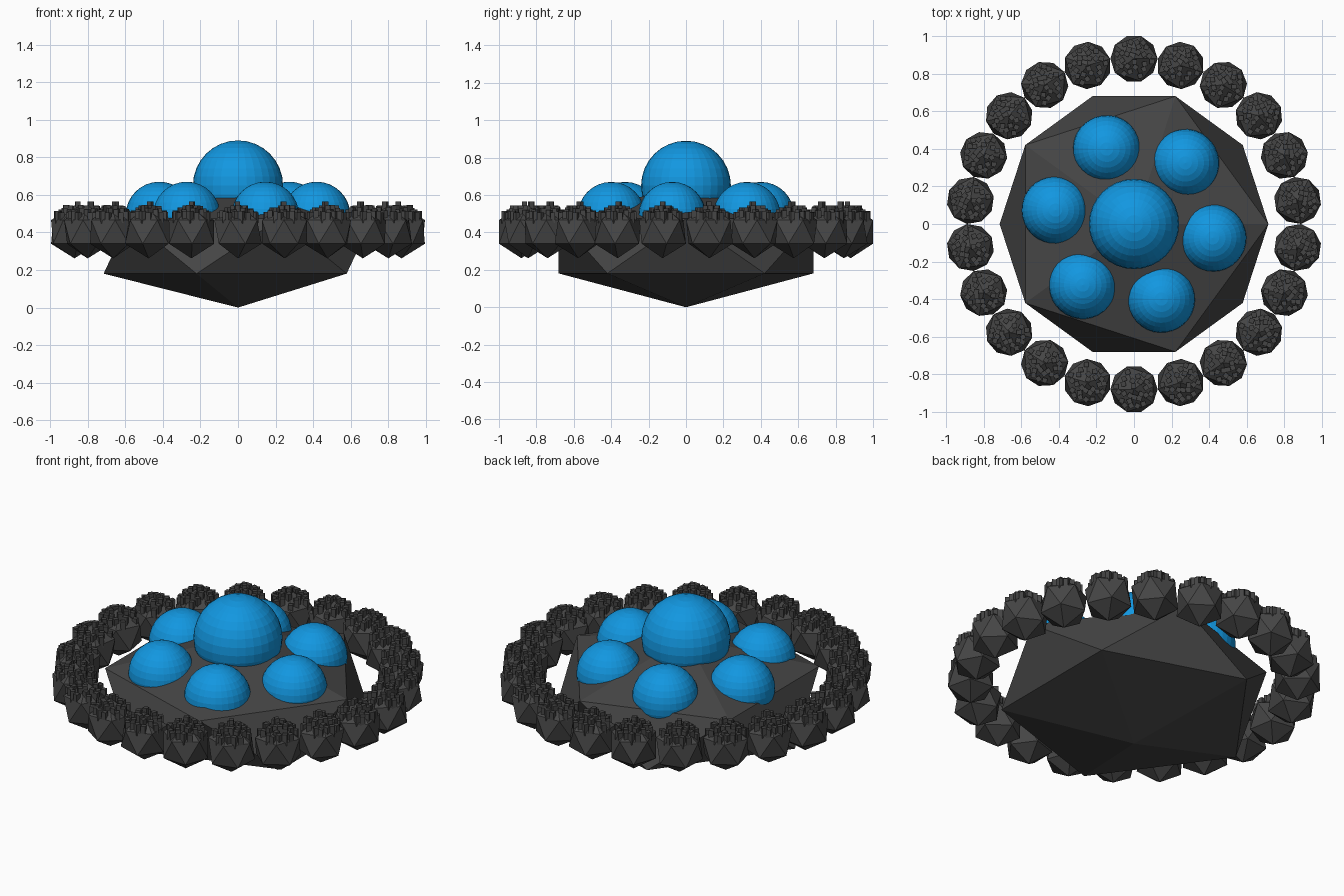
import bpy, bmesh, math, random
from mathutils import Matrix, Vector

if "Cube" in bpy.data.objects:
    bpy.data.objects.remove(bpy.data.objects["Cube"])

random.seed(4)


def material(name, color):
    m = bpy.data.materials.new(name)
    m.diffuse_color = color
    m.use_nodes = True
    m.node_tree.nodes["Principled BSDF"].inputs["Base Color"].default_value = m.diffuse_color
    return m


dark = material("dark_rock", (0.06, 0.06, 0.06, 1))
blue = material("blue_dome", (0.006, 0.31, 0.75, 1))


def finish(name, bm, mat):
    me = bpy.data.meshes.new(name)
    bm.to_mesh(me)
    bm.free()
    me.materials.append(mat)
    return me


def place(name, me, matrix=Matrix()):
    ob = bpy.data.objects.new(name, me)
    bpy.context.collection.objects.link(ob)
    ob.matrix_world = matrix
    return ob


def icosahedron(name, r, z, squash=1.0):
    bm = bmesh.new()
    bmesh.ops.create_icosphere(bm, subdivisions=1, radius=r,
                               matrix=Matrix.Translation((0, 0, z)) @ Matrix.Diagonal((1, 1, squash, 1)))
    return finish(name, bm, dark)


def dome_mesh(name, r):
    bm = bmesh.new()
    bmesh.ops.create_uvsphere(bm, u_segments=32, v_segments=16, radius=r)
    return finish(name, bm, blue)


# Flattened central rock
place("central_rock", icosahedron("central_rock", 0.80, 0.327, 0.327 / 0.80))

# Blue domes: one large, six around it
place("main_dome", dome_mesh("main_dome", 0.24), Matrix.Translation((0, 0, 0.65)))
small = dome_mesh("small_dome", 0.18)
for i in range(6):
    a = math.radians(-10 + 60 * i)
    place(f"small_dome_{i + 1}", small,
          Matrix.Translation((0.425 * math.cos(a), 0.425 * math.sin(a), 0.49))
          @ Matrix.Rotation(a, 4, 'Z'))

# Outer pod, faceted like the core
POD_R, POD_Z, COUNT, RING = 0.141, 0.403, 22, 0.88
pod = icosahedron("ring_pod", POD_R, POD_Z)

# Cluster of little block towers scattered over the pod's cap
bm = bmesh.new()
spots = []
while len(spots) < 26:
    p = Vector((random.uniform(-0.1, 0.1), random.uniform(-0.1, 0.1)))
    if p.length < 0.1 and all((p - q).length > 0.024 for q in spots):
        spots.append(p)
for p in spots:
    surface = POD_Z + POD_R - 0.7 * p.length
    bmesh.ops.create_cube(bm, size=1, matrix=Matrix.Translation((p.x, p.y, surface))
                          @ Matrix.Rotation(random.uniform(0, math.pi), 4, 'Z')
                          @ Matrix.Diagonal((0.026, 0.026, random.uniform(0.05, 0.066), 1)))
towers = finish("pod_towers", bm, dark)

# Ring of pods
for i in range(COUNT):
    m = Matrix.Rotation(2 * math.pi * i / COUNT, 4, 'Z') @ Matrix.Translation((0, RING, 0))
    place(f"ring_pod_{i + 1}", pod, m)
    place(f"pod_towers_{i + 1}", towers, m)
